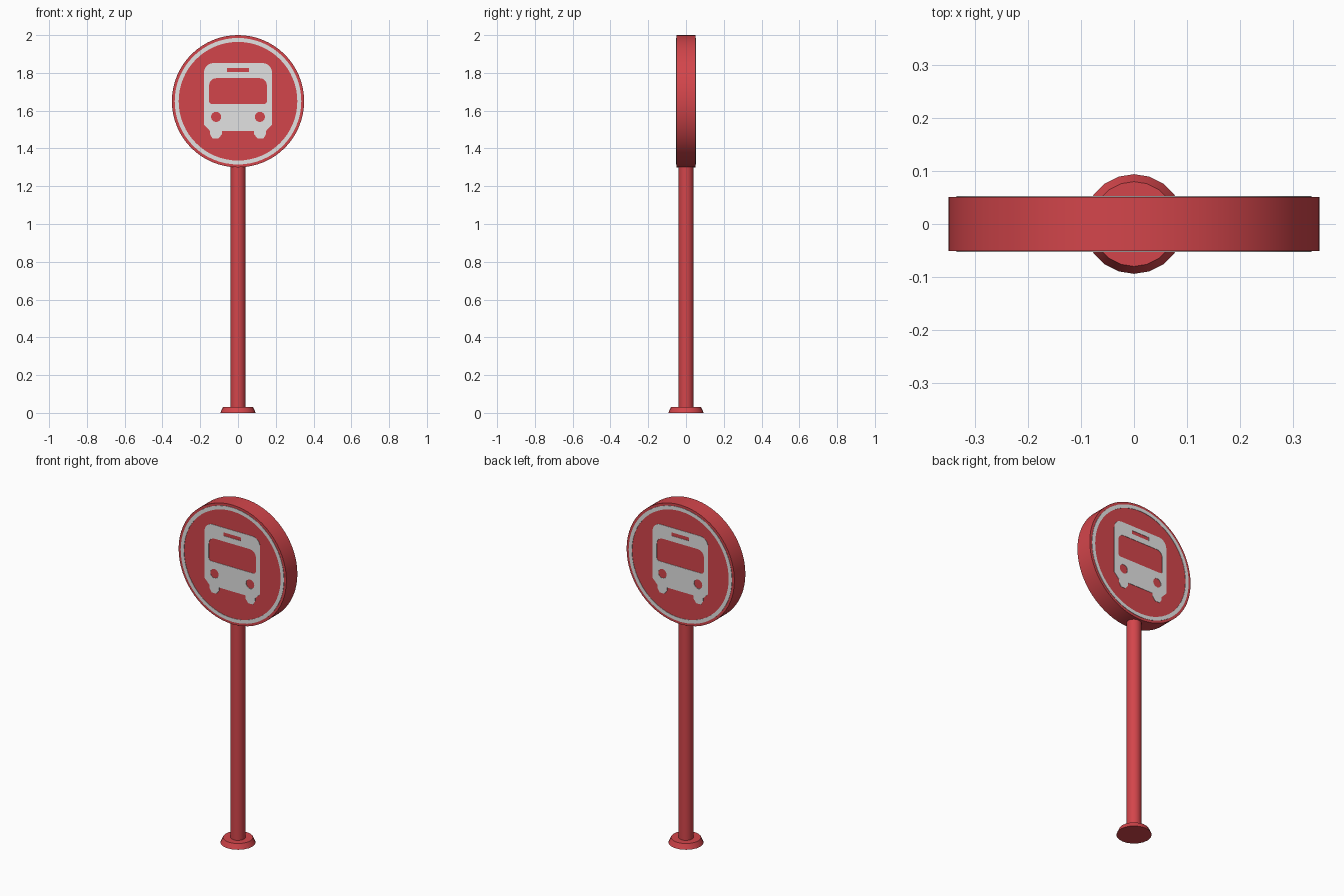
import bpy, math

if "Cube" in bpy.data.objects:
    bpy.data.objects.remove(bpy.data.objects["Cube"])

def material(name, rgb):
    m = bpy.data.materials.new(name)
    m.diffuse_color = (*rgb, 1)
    m.use_nodes = True
    m.node_tree.nodes["Principled BSDF"].inputs["Base Color"].default_value = m.diffuse_color
    return m

RED = material("sign red", (0.65, 0.06, 0.07))
WHITE = material("sign white", (0.76, 0.76, 0.76))
CZ, R, HALF = 1.65, 0.35, 0.051      # disc centre height, radius, half thickness

def cone(name, sides, r1, r2, z0, z1, rot=(0, 0, 0), loc=None):
    bpy.ops.mesh.primitive_cone_add(vertices=sides, radius1=r1, radius2=r2, depth=z1 - z0,
                                    location=loc or (0, 0, (z0 + z1) / 2), rotation=rot)
    ob = bpy.context.object
    ob.name = name
    ob.data.materials.append(RED)
    bpy.ops.object.shade_smooth_by_angle(angle=math.radians(30))

def arc(cx, cz, r, a0, a1, n):
    return [(cx + r * math.cos(math.radians(a0 + (a1 - a0) * i / n)),
             cz + r * math.sin(math.radians(a0 + (a1 - a0) * i / n))) for i in range(n + 1)]

def circle(cx, cz, r, n):
    return arc(cx, cz, r, 0, 360, n)[:-1]

def mirrored(right):
    return right + [(-x, z) for x, z in reversed(right)]

def plate(name, loops, side):
    """Thin white plate; the first loop is the outline, the others are holes."""
    cu = bpy.data.curves.new(name, 'CURVE')
    cu.dimensions, cu.fill_mode, cu.extrude = '2D', 'BOTH', 0.002
    for pts in loops:
        sp = cu.splines.new('POLY')
        sp.points.add(len(pts) - 1)
        for p, (x, z) in zip(sp.points, pts):
            p.co = (x, z - CZ, 0, 1)
        sp.use_cyclic_u = True
    cu.materials.append(WHITE)
    ob = bpy.data.objects.new(name, cu)
    bpy.context.collection.objects.link(ob)
    ob.location = (0, side * HALF, CZ)
    ob.rotation_euler = (math.pi / 2, 0, 0 if side < 0 else math.pi)
    bpy.ops.object.select_all(action='DESELECT')
    ob.select_set(True)
    bpy.context.view_layer.objects.active = ob
    bpy.ops.object.convert(target='MESH')

# Foot, pole and round sign board
cone("base", 20, 0.094, 0.08, 0, 0.03)
cone("pole", 20, 0.04, 0.04, 0.02, 1.32)
cone("sign_disc", 64, R, R, -HALF, HALF, (math.pi / 2, 0, 0), (0, 0, CZ))

# Bus pictogram: body with wheels, then window, destination slot and headlights
body = mirrored(arc(0.13, 1.802, 0.05, 90, 0, 6) + [
    (0.18, 1.525), (0.148, 1.492), (0.148, 1.475), (0.134, 1.452),
    (0.104, 1.452), (0.085, 1.475), (0.085, 1.493)])
window = mirrored(arc(0.115, 1.734, 0.038, 90, 0, 5) + arc(0.138, 1.65, 0.015, 0, -90, 3))
slot = mirrored([(0.058, 1.825), (0.058, 1.804)])
lamps = [circle(s * 0.116, 1.567, 0.027, 16) for s in (-1, 1)]

# Border ring and pictogram on both faces
for label, side in (("front", -1), ("back", 1)):
    plate(label + "_ring", [circle(0, CZ, 0.335, 64), circle(0, CZ, 0.314, 64)], side)
    plate(label + "_bus_symbol", [body, window, slot] + lamps, side)
